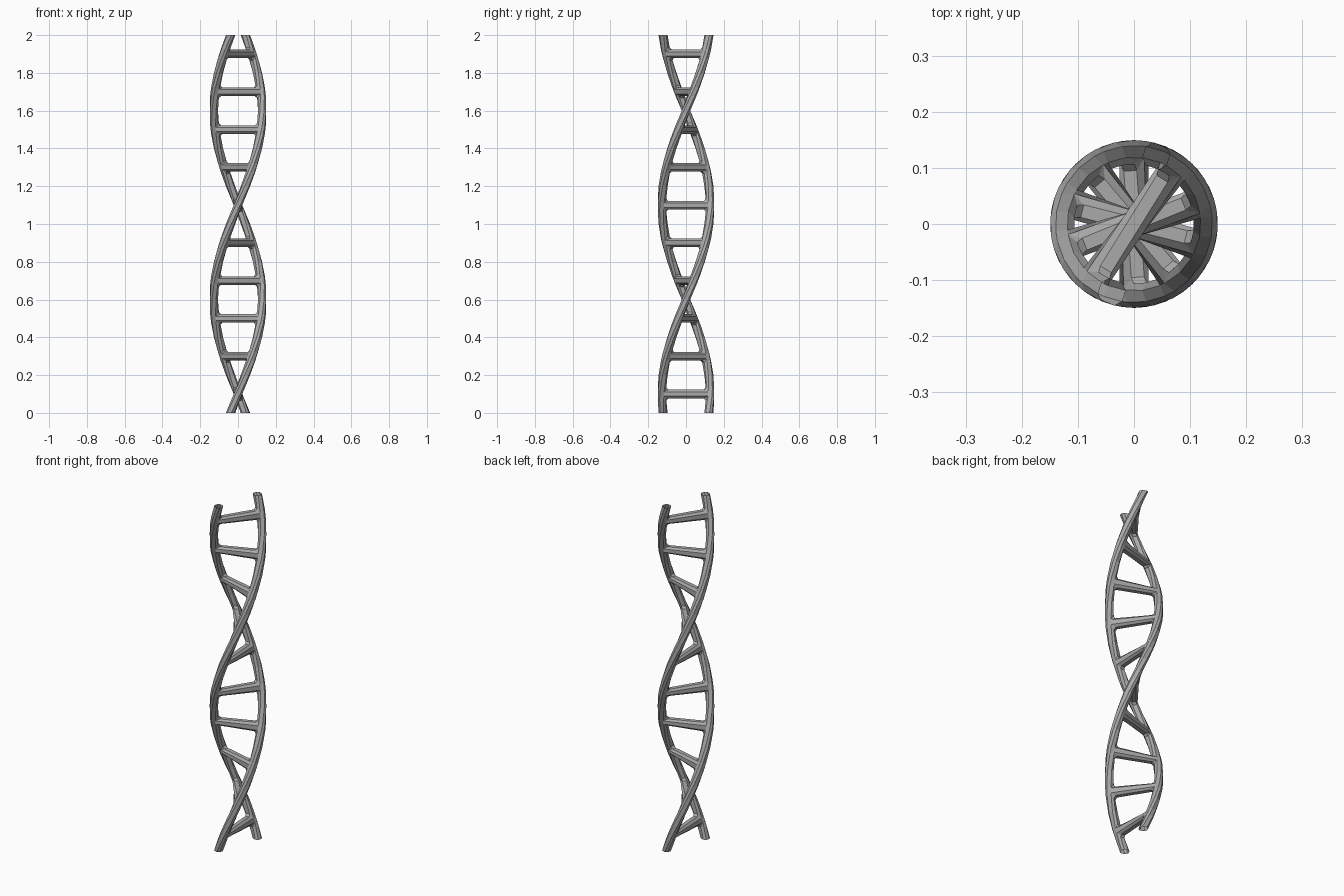
import bpy, bmesh, math

if "Cube" in bpy.data.objects:
    bpy.data.objects.remove(bpy.data.objects["Cube"])

OUT, INN = 0.149, 0.106      # outer / inner radius of the rails
T = 0.0225                   # half width of rails and rungs
H = 0.0225                   # half height of a rung
STEP, COUNT = 0.2, 10
BEVEL = 0.011
START = math.radians(72)     # rail direction at z = 0, one full turn over the height

mat = bpy.data.materials.new("grey")
mat.diffuse_color = (0.4, 0.4, 0.4, 1)
mat.use_nodes = True
mat.node_tree.nodes["Principled BSDF"].inputs["Base Color"].default_value = mat.diffuse_color

bm = bmesh.new()

# Ring heights: cell borders plus the lower and upper edge of every rung
levels = [0.0]
for k in range(COUNT):
    mid = STEP * (k + 0.5)
    levels += [mid - H, mid + H, STEP * (k + 1)]


def ring(side, z):
    pts = [(INN, -T), (OUT, -T), (OUT, T), (INN, T)]
    return [bm.verts.new((side * x, side * y, z)) for x, y in pts]


# Two square open-ended rails, with gaps on the inner side where rungs join
rails = {s: [ring(s, z) for z in levels] for s in (1, -1)}
for rings in rails.values():
    for i, (a, b) in enumerate(zip(rings, rings[1:])):
        for j in range(4):
            if j == 3 and i % 3 == 1:
                continue
            n = (j + 1) % 4
            bm.faces.new((a[j], a[n], b[n], b[j]))

# Rungs bridging the gaps
for i in range(1, len(levels) - 1, 3):
    right, left = rails[1], rails[-1]
    p = [right[i][0], right[i][3], right[i + 1][3], right[i + 1][0]]
    q = [left[i][3], left[i][0], left[i + 1][0], left[i + 1][3]]
    for j in range(4):
        n = (j + 1) % 4
        bm.faces.new((p[j], p[n], q[n], q[j]))
bmesh.ops.recalc_face_normals(bm, faces=bm.faces[:])

# Chamfer all hard edges, including the inner corners of the ladder
hard = [e for e in bm.edges if len(e.link_faces) == 2 and e.calc_face_angle(0) > 0.5]
bmesh.ops.bevel(bm, geom=hard, offset=BEVEL, segments=1, profile=0.5, affect='EDGES')

# Twist the ladder into a double helix
for v in bm.verts:
    a = START + math.pi * v.co.z
    x, y = v.co.x, v.co.y
    v.co.x = x * math.cos(a) - y * math.sin(a)
    v.co.y = x * math.sin(a) + y * math.cos(a)

mesh = bpy.data.meshes.new("twisted_ladder")
bm.to_mesh(mesh)
bm.free()
mesh.materials.append(mat)
bpy.context.collection.objects.link(bpy.data.objects.new("twisted_ladder", mesh))
